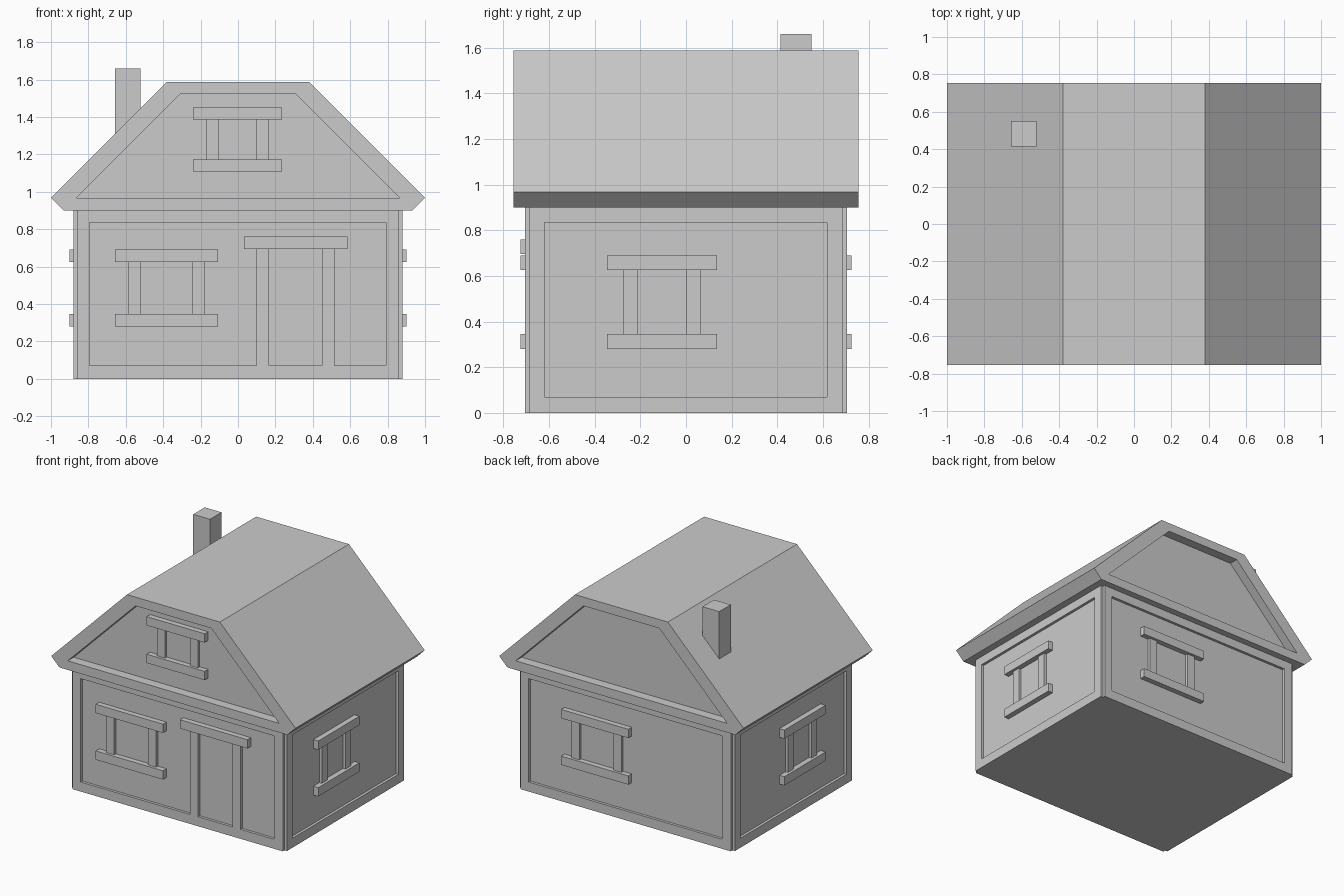
import bpy, bmesh
from math import pi
from mathutils import Matrix

if "Cube" in bpy.data.objects:
    bpy.data.objects.remove(bpy.data.objects["Cube"])

FRONT, RIGHT, BACK, LEFT = 0, pi / 2, pi, -pi / 2
# wall panel surfaces: distance from the centre
PANEL_Y, PANEL_X, STEP = 0.685, 0.86, 0.02


def rect(u0, u1, z0, z1):
    return [(u0, z0), (u1, z0), (u1, z1), (u0, z1)]


def prism(name, loops, d0, d1, side=FRONT):
    """Extrude an outline (further loops are holes) from depth d0 to d1, facing a side."""
    bm = bmesh.new()
    edges = []
    for loop in loops:
        vs = [bm.verts.new((u, -d0, z)) for u, z in loop]
        edges += [bm.edges.new((vs[i - 1], vs[i])) for i in range(len(vs))]
    if len(loops) == 1:
        bm.faces.new(vs)
    else:
        bmesh.ops.triangle_fill(bm, use_beauty=True, edges=edges, normal=(0, -1, 0))
    ext = bmesh.ops.extrude_face_region(bm, geom=bm.faces[:], use_keep_orig=True)
    top = [g for g in ext["geom"] if isinstance(g, bmesh.types.BMVert)]
    bmesh.ops.translate(bm, verts=top, vec=(0, d0 - d1, 0))
    bmesh.ops.recalc_face_normals(bm, faces=bm.faces[:])
    bm.transform(Matrix.Rotation(side, 4, 'Z'))
    me = bpy.data.meshes.new(name)
    bm.to_mesh(me)
    bm.free()
    ob = bpy.data.objects.new(name, me)
    bpy.context.collection.objects.link(ob)
    return ob


def window(name, u0, u1, z0, z1, base, side, post_inset=0.07):
    """Two proud boards with two flatter posts between them."""
    board, post = 0.065, 0.066
    for part, z in (("sill", z0), ("lintel", z1 - board)):
        prism(f"{name}_{part}", [rect(u0, u1, z, z + board)], base, base + 2 * STEP, side)
    for part, u in (("left", u0 + post_inset), ("right", u1 - post_inset - post)):
        prism(f"{name}_{part}_post", [rect(u, u + post, z0 + board, z1 - board)],
              base, base + STEP, side)


# wall core
prism("walls", [rect(-PANEL_X, PANEL_X, 0, 0.9)], -PANEL_Y, PANEL_Y)

# raised wall frames; the front one includes the door posts
long_outer = rect(-PANEL_X, PANEL_X, 0, 0.9)
side_outer = rect(-PANEL_Y, PANEL_Y, 0, 0.9)
front_hole = [(-0.795, 0.07), (0.10, 0.07), (0.10, 0.73), (0.515, 0.73),
              (0.515, 0.07), (0.79, 0.07), (0.79, 0.835), (-0.795, 0.835)]
prism("front_frame", [long_outer, front_hole, rect(0.167, 0.45, 0.07, 0.695)],
      PANEL_Y, PANEL_Y + STEP, FRONT)
prism("back_frame", [long_outer, rect(-0.795, 0.79, 0.07, 0.835)],
      PANEL_Y, PANEL_Y + STEP, BACK)
for name, side in (("right", RIGHT), ("left", LEFT)):
    prism(f"{name}_frame", [side_outer, rect(-0.62, 0.617, 0.07, 0.835)],
          PANEL_X, PANEL_X + STEP, side)

# door lintel
prism("door_lintel", [rect(0.032, 0.585, 0.695, 0.76)], PANEL_Y, PANEL_Y + 2 * STEP)

# windows
window("front_window", -0.657, -0.107, 0.28, 0.69, PANEL_Y, FRONT)
window("back_window", -0.515, 0.035, 0.28, 0.69, PANEL_Y, BACK)
window("right_window", -0.347, 0.135, 0.28, 0.69, PANEL_X, RIGHT)
window("left_window", -0.135, 0.347, 0.28, 0.69, PANEL_X, LEFT)
window("gable_window", -0.24, 0.235, 1.107, 1.45, PANEL_Y, FRONT)

# roof with recessed gables at both ends
roof = prism("roof", [[(-1, 0.967), (-0.933, 0.9), (0.933, 0.9), (1, 0.967),
                       (0.38, 1.587), (-0.38, 1.587)]], -0.755, 0.755)
gable = [(-0.865, 0.967), (0.865, 0.967), (0.31, 1.522), (-0.31, 1.522)]
for side in (FRONT, BACK):
    cutter = prism("gable_cutter", [gable], PANEL_Y, 0.9, side)
    cutter.hide_render = True
    mod = roof.modifiers.new("recess", 'BOOLEAN')
    mod.object, mod.operation, mod.solver = cutter, 'DIFFERENCE', 'EXACT'
    bpy.context.view_layer.objects.active = roof
    bpy.ops.object.modifier_apply(modifier=mod.name)
    bpy.data.objects.remove(cutter)

# chimney, sunk into the roof slope
prism("chimney", [rect(-0.657, -0.52, 1.25, 1.66)], -0.55, -0.415)
